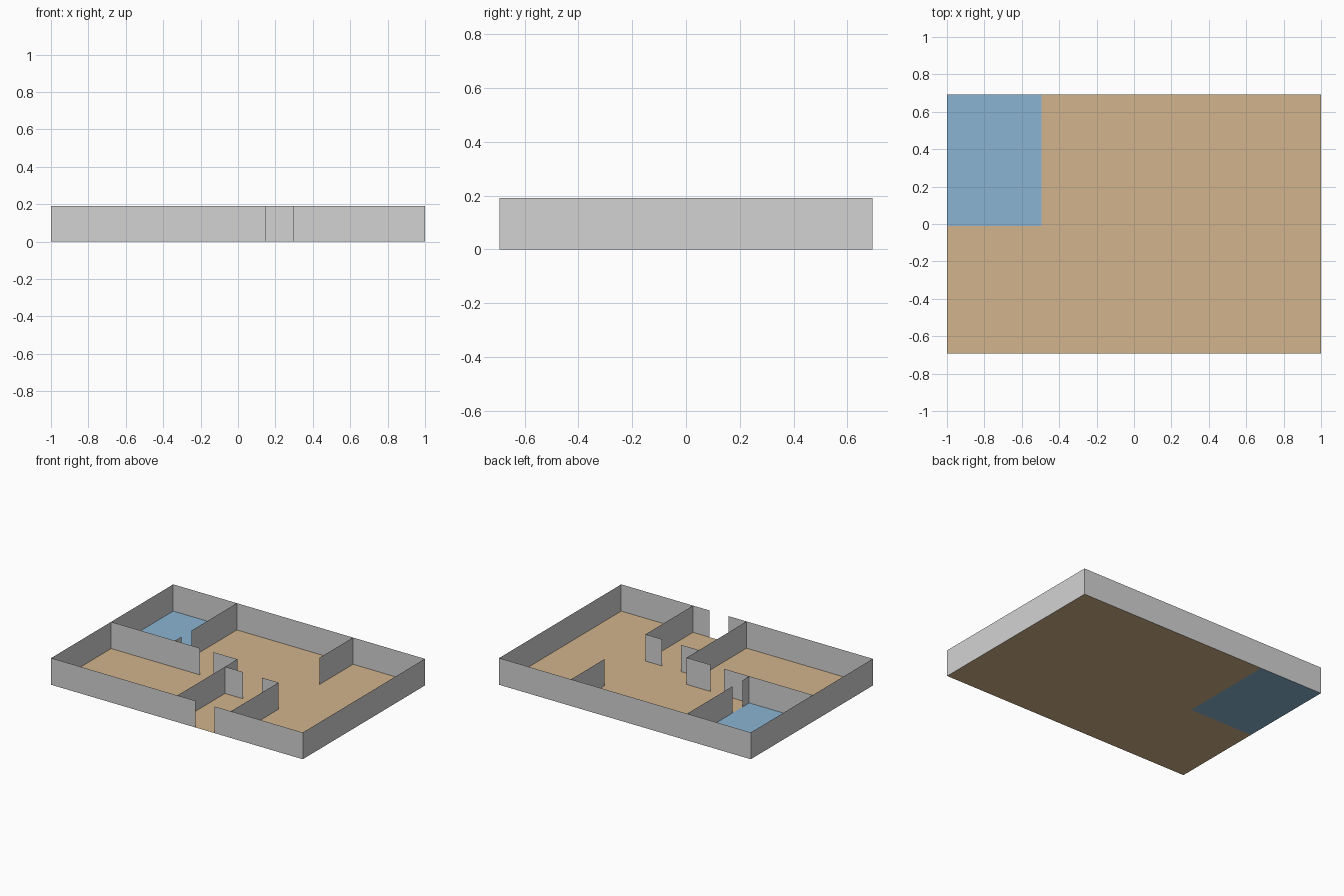
import bpy

if "Cube" in bpy.data.objects:
    bpy.data.objects.remove(bpy.data.objects["Cube"])

HX, HY, H = 1.0, 0.693, 0.192      # half width, half depth, wall height
XB, YM = -0.494, -0.012            # blue room wall / middle wall
XC, XR, YP = 0.004, 0.429, -0.153  # centre wall, right wall, porch wall
D0, D1 = 0.146, 0.297              # entrance opening


def material(name, rgb):
    m = bpy.data.materials.new(name)
    m.diffuse_color = (*rgb, 1.0)
    m.use_nodes = True
    m.node_tree.nodes["Principled BSDF"].inputs["Base Color"].default_value = m.diffuse_color
    return m


wall_grey = material("wall_grey", (0.65, 0.65, 0.65))
floor_tan = material("floor_tan", (0.645, 0.456, 0.262))
floor_blue = material("floor_blue", (0.255, 0.462, 0.645))


def make(name, verts, faces, mat):
    me = bpy.data.meshes.new(name)
    me.from_pydata(verts, [], faces)
    me.materials.append(mat)
    ob = bpy.data.objects.new(name, me)
    bpy.context.collection.objects.link(ob)
    return ob


def wall(name, *path):
    """Thin upright sheet following a floor-plan polyline."""
    n = len(path)
    verts = [(x, y, z) for z in (0, H) for x, y in path]
    faces = [(i, i + 1, n + i + 1, n + i) for i in range(n - 1)]
    return make(name, verts, faces, wall_grey)


def floor(name, mat, *outline):
    return make(name, [(x, y, 0) for x, y in outline], [tuple(range(len(outline)))], mat)


# Floors: L-shaped main floor and the blue corner room
floor("main_floor", floor_tan, (-HX, -HY), (HX, -HY), (HX, HY), (XB, HY), (XB, YM), (-HX, YM))
floor("bathroom_floor", floor_blue, (-HX, YM), (XB, YM), (XB, HY), (-HX, HY))

# Outer shell, open at the entrance
wall("outer_wall", (D1, -HY), (HX, -HY), (HX, HY), (-HX, HY), (-HX, -HY), (D0, -HY))

# Inner partitions with door gaps
wall("middle_wall", (-HX, YM), (-0.294, YM))
wall("bathroom_wall", (XB, HY), (XB, 0.18))
wall("bathroom_door_stub", (XB, 0.062), (XB, YM))
wall("hall_left_wall", (XC, -HY), (XC, YM), (-0.187, YM))
wall("hall_left_stub", (XC, YP), (D0, YP))
wall("hall_right_wall", (XR, -HY), (XR, YP), (D1, YP))
wall("back_divider", (XR, HY), (XR, 0.312))
